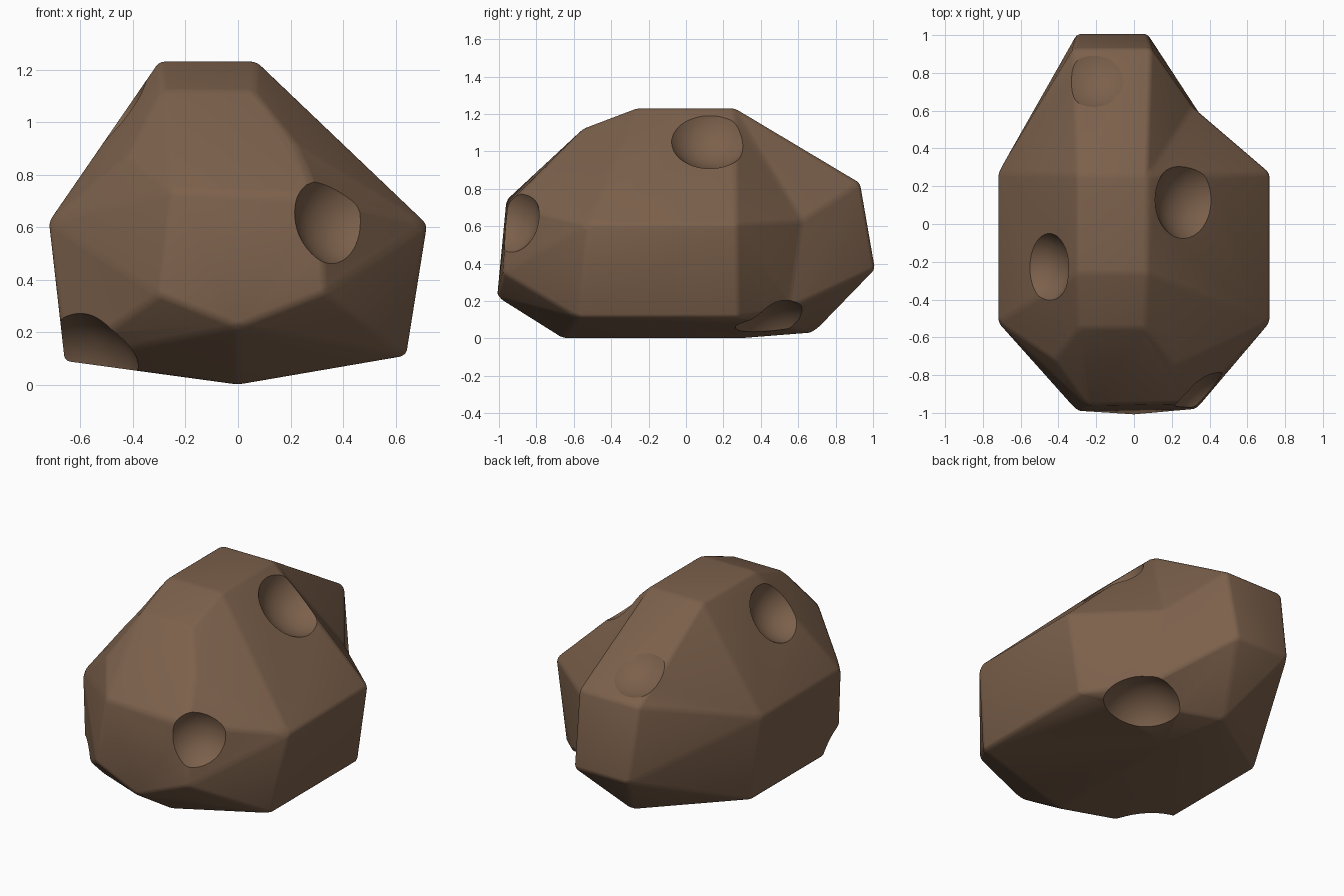
import bpy, bmesh
from mathutils import Vector

if "Cube" in bpy.data.objects:
    bpy.data.objects.remove(bpy.data.objects["Cube"])

# Rock colour
rock = bpy.data.materials.new("brown_rock")
rock.use_nodes = True
COLOUR = (0.2, 0.118, 0.071, 1)
rock.diffuse_color = COLOUR
shader = rock.node_tree.nodes["Principled BSDF"]
shader.inputs["Base Color"].default_value = COLOUR
shader.inputs["Roughness"].default_value = 0.9


def add_object(name, bm):
    mesh = bpy.data.meshes.new(name)
    bm.to_mesh(mesh)
    bm.free()
    mesh.materials.append(rock)
    obj = bpy.data.objects.new(name, mesh)
    bpy.context.collection.objects.link(obj)
    return obj


# Corners of the boulder, grouped by region
crown = [(-.3, .26, 1.23), (.07, .26, 1.23), (.07, -.26, 1.23), (-.3, -.26, 1.23)]
brow = [(-.29, -.55, 1.12), (.06, -.55, 1.12), (-.42, -.72, .87), (.22, -.74, .92)]
nose = [(-.25, -.96, .74), (.3, -.95, .72), (-.3, -.99, .34), (0, -1.01, .22), (.33, -.98, .35)]
flanks = [(-.72, -.52, .62), (-.72, .27, .62), (.72, .27, .61), (.72, -.52, .61)]
base = [(.64, -.58, .11), (.64, .28, .11), (-.66, -.58, .09), (-.66, .28, .09)]
keel = [(0, -.66, 0), (0, .3, 0), (-.1, .68, .03)]
tail = [(-.32, .93, .83), (.09, .93, .83), (-.3, 1.01, .37), (.07, 1.01, .37)]
dent = [(.31, .62, .63), (.37, .55, .16)]

# Hull is taken with the dent pushed outward, then the dent is pulled back in
bm = bmesh.new()
for group in (crown, brow, nose, flanks, base, keel, tail):
    for point in group:
        bm.verts.new(point)
push = Vector((.17, .15, 0))
dent_verts = [bm.verts.new(Vector(p) + push) for p in dent]
hull = bmesh.ops.convex_hull(bm, input=bm.verts[:])
loose = [v for v in bm.verts if not v.link_faces]
for v in dent_verts:
    if v not in loose:
        v.co -= push
bmesh.ops.delete(bm, geom=loose, context="VERTS")
bmesh.ops.dissolve_limit(bm, angle_limit=0.12, verts=bm.verts[:], edges=bm.edges[:])
bmesh.ops.triangulate(bm, faces=[f for f in bm.faces if len(f.verts) > 4])
bmesh.ops.recalc_face_normals(bm, faces=bm.faces[:])
boulder = add_object("boulder", bm)

# Softened edges
bevel = boulder.modifiers.new("soft_edges", "BEVEL")
bevel.width = 0.055
bevel.segments = 3
bevel.limit_method = "ANGLE"
bevel.angle_limit = 0.13

# Craters: name, rim centre, outward direction, rim radius, depth
craters = [
    ("front_crater", (.36, -.9, .63), (.55, -.8, .2), .18, .09),
    ("top_crater", (.27, .12, 1.05), (.65, .05, .75), .21, .11),
    ("side_crater", (-.45, -.22, 1.01), (-.8, -.1, .6), .18, .1),
    ("tail_crater", (-.2, .75, .92), (-.05, .5, .86), .13, .03),
    ("lower_front_crater", (-.56, -.6, .11), (-.5, -.5, -.65), .23, .11),
    ("lower_back_crater", (.32, .46, .07), (.3, .3, -.9), .23, .12),
]
for name, centre, outward, rim, depth in craters:
    radius = (rim * rim + depth * depth) / (2 * depth)
    bm = bmesh.new()
    bmesh.ops.create_uvsphere(bm, u_segments=48, v_segments=32, radius=radius)
    cutter = add_object(name + "_cutter", bm)
    cutter.location = Vector(centre) + Vector(outward).normalized() * (radius - depth)
    cutter.hide_render = True
    cut = boulder.modifiers.new(name, "BOOLEAN")
    cut.operation = "DIFFERENCE"
    cut.solver = "EXACT"
    cut.object = cutter

# Bake the modifiers, then drop the cutters
bpy.context.view_layer.update()
graph = bpy.context.evaluated_depsgraph_get()
baked = bpy.data.meshes.new_from_object(boulder.evaluated_get(graph))
boulder.modifiers.clear()
boulder.data = baked
baked.materials.clear()
baked.materials.append(rock)
baked.polygons.foreach_set("material_index", [0] * len(baked.polygons))
for obj in [o for o in bpy.data.objects if o.name.endswith("_cutter")]:
    bpy.data.objects.remove(obj)

# Smooth shading with crisp crater rims
bpy.ops.object.select_all(action="DESELECT")
boulder.select_set(True)
bpy.context.view_layer.objects.active = boulder
bpy.ops.object.shade_smooth_by_angle(angle=0.5)
